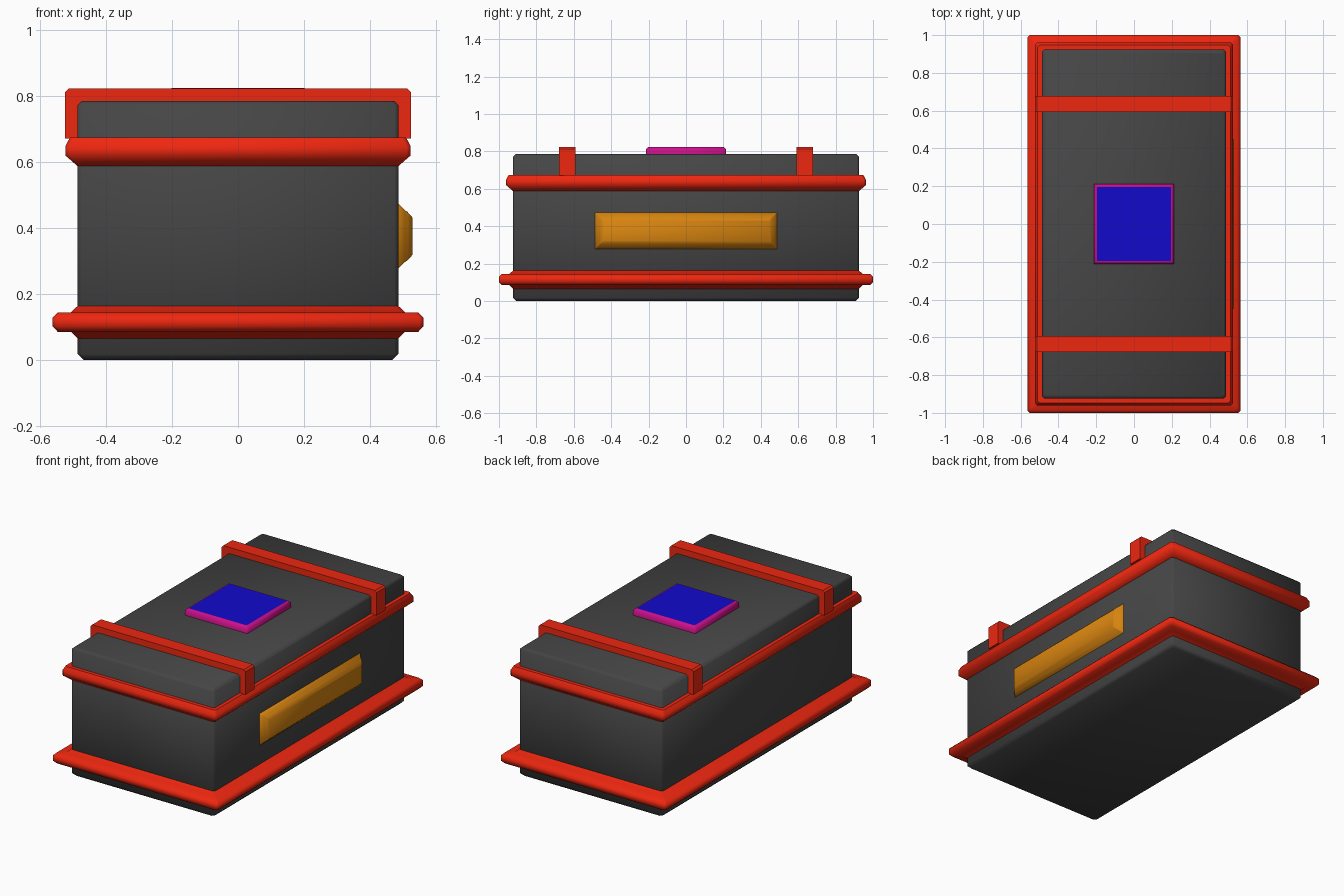
import bpy, bmesh
from math import radians
from mathutils import Matrix

if "Cube" in bpy.data.objects:
    bpy.data.objects.remove(bpy.data.objects["Cube"])


def material(name, rgb):
    m = bpy.data.materials.new(name)
    m.diffuse_color = (*rgb, 1)
    m.use_nodes = True
    m.node_tree.nodes["Principled BSDF"].inputs["Base Color"].default_value = m.diffuse_color
    return m


GREY = material("dark_grey", (0.06, 0.06, 0.06))
RED = material("red", (0.85, 0.02, 0.005))
ORANGE = material("orange", (0.68, 0.23, 0.005))
MAGENTA = material("magenta", (0.6, 0.005, 0.25))
BLUE = material("blue", (0.006, 0.003, 0.6))


def finish(name, bm, mat, angle=50):
    bmesh.ops.recalc_face_normals(bm, faces=bm.faces)
    me = bpy.data.meshes.new(name)
    bm.to_mesh(me)
    bm.free()
    ob = bpy.data.objects.new(name, me)
    bpy.context.collection.objects.link(ob)
    me.materials.append(mat)
    bpy.ops.object.select_all(action='DESELECT')
    ob.select_set(True)
    bpy.context.view_layer.objects.active = ob
    bpy.ops.object.shade_smooth_by_angle(angle=radians(angle))
    return ob


def stack(name, hx, hy, profile, mat, corner=0.012, ring=False, matrix=Matrix()):
    """Sweep an (outset, z) profile round a rectangle with clipped corners."""
    bm = bmesh.new()
    loops = []
    for off, z in profile:
        x, y, c = hx + off, hy + off, corner
        pts = [(x, c - y), (x, y - c), (x - c, y), (c - x, y),
               (-x, y - c), (-x, c - y), (c - x, -y), (x - c, -y)]
        loops.append([bm.verts.new(matrix @ Matrix.Translation((px, py, z)).translation)
                      for px, py in pts])
    pairs = list(zip(loops, loops[1:]))
    if ring:
        pairs.append((loops[-1], loops[0]))
    for a, b in pairs:
        for i in range(8):
            j = (i + 1) % 8
            bm.faces.new((a[i], a[j], b[j], b[i]))
    if not ring:
        bm.faces.new(loops[0][::-1])
        bm.faces.new(loops[-1])
    return finish(name, bm, mat)


HX, HY = 0.487, 0.925

# Main box with softened bottom and lid edges
stack("chest_body", HX, HY, [(-0.018, 0), (0, 0.018), (0, 0.772), (-0.013, 0.785)], GREY)

# Bands running round the box
stack("lower_band", HX, HY,
      [(-0.01, 0.065), (0, 0.065), (0.02, 0.085), (0.06, 0.085), (0.076, 0.102),
       (0.076, 0.128), (0.06, 0.144), (0.02, 0.144), (0, 0.163), (-0.01, 0.163)],
      RED, ring=True)
stack("upper_band", HX, HY,
      [(-0.01, 0.588), (0, 0.588), (0.037, 0.62), (0.037, 0.648),
       (0.023, 0.674), (-0.01, 0.674)], RED, ring=True)

# Straps over the lid, mirrored front to back
outline = [(0.525, 0.672), (0.525, 0.812), (0.514, 0.823), (-0.514, 0.823),
           (-0.525, 0.812), (-0.525, 0.672), (-0.487, 0.672), (-0.487, 0.772),
           (-0.474, 0.785), (0.474, 0.785), (0.487, 0.772), (0.487, 0.672)]
bm = bmesh.new()
face = bm.faces.new([bm.verts.new((x, 0.592, z)) for x, z in outline])
ext = bmesh.ops.extrude_face_region(bm, geom=[face], use_keep_orig=True)
bmesh.ops.translate(bm, vec=(0, 0.086, 0),
                    verts=[v for v in ext["geom"] if isinstance(v, bmesh.types.BMVert)])
strap = finish("lid_strap", bm, RED, 30)
mirror = strap.modifiers.new("Mirror", 'MIRROR')
mirror.use_axis = (False, True, False)

# Lid plate with blue top face
plate = stack("lid_plate", 0.213, 0.213,
              [(0, 0.78), (0, 0.812), (-0.012, 0.825), (-0.017, 0.825)],
              MAGENTA, corner=0.005)
plate.data.materials.append(BLUE)
max(plate.data.polygons, key=lambda p: p.center.z * 10 + p.area).material_index = 1

# Latch panel on the right side
to_side = Matrix(((0, 0, 1, HX), (1, 0, 0, 0), (0, 1, 0, 0.375), (0, 0, 0, 1)))
stack("side_latch", 0.487, 0.098,
      [(0, -0.005), (0, 0), (-0.02, 0.02), (-0.024, 0.027), (-0.042, 0.043)],
      ORANGE, corner=0.002, matrix=to_side)
